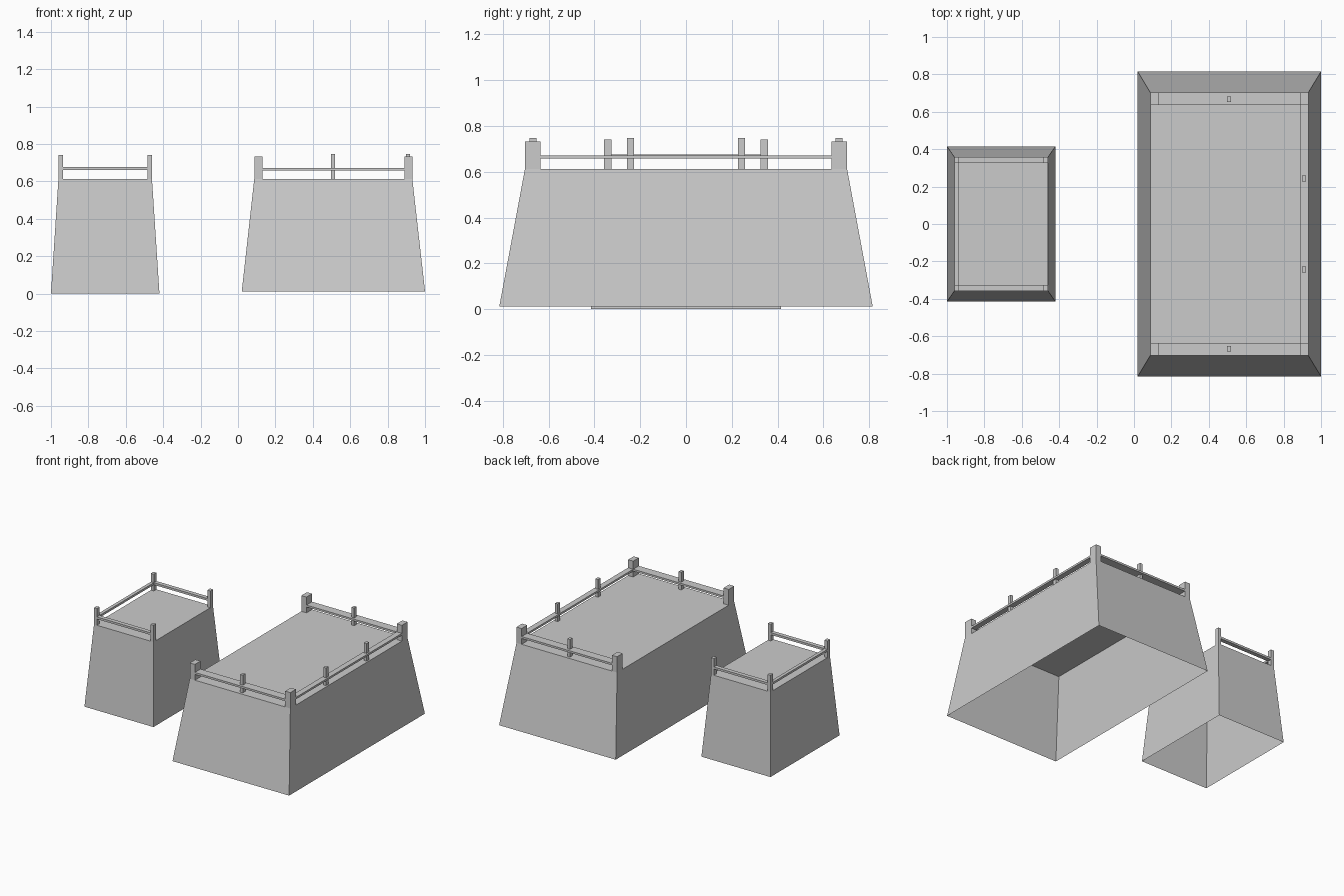
import bpy, bmesh

if "Cube" in bpy.data.objects:
    bpy.data.objects.remove(bpy.data.objects["Cube"])


def mesh_object(name, bm):
    me = bpy.data.meshes.new(name)
    bm.to_mesh(me)
    bm.free()
    ob = bpy.data.objects.new(name, me)
    bpy.context.collection.objects.link(ob)
    return ob


def box(name, x0, x1, y0, y1, z0, z1):
    bm = bmesh.new()
    bmesh.ops.create_cube(bm, size=1)
    for v in bm.verts:
        v.co = (x1 if v.co.x > 0 else x0, y1 if v.co.y > 0 else y0, z1 if v.co.z > 0 else z0)
    return mesh_object(name, bm)


def tapered_base(name, bottom_x, bottom_y, z0, top_x, top_y, z1):
    """Sloped walls with a flat deck, open underneath."""
    bm = bmesh.new()
    bmesh.ops.create_cube(bm, size=1)
    for v in bm.verts:
        up = v.co.z > 0
        xs, y = (top_x, top_y) if up else (bottom_x, bottom_y)
        v.co = (xs[v.co.x > 0], y if v.co.y > 0 else -y, z1 if up else z0)
    bm.normal_update()
    bmesh.ops.delete(bm, geom=[f for f in bm.faces if f.normal.z < -0.9], context='FACES_ONLY')
    return mesh_object(name, bm)


def tower(name, bottom_x, bottom_y, z0, top_x, top_y, deck, px, py, post_z, rail_z, open_side):
    tapered_base(name + "_base", bottom_x, bottom_y, z0, top_x, top_y, deck)
    x0, x1 = top_x
    # corner posts and the front and back rails
    for side, s in (("front", -1), ("back", 1)):
        ya, yb = sorted((s * top_y, s * (top_y - py)))
        box(f"{name}_{side}_left_post", x0, x0 + px, ya, yb, deck, post_z)
        box(f"{name}_{side}_right_post", x1 - px, x1, ya, yb, deck, post_z)
        box(f"{name}_{side}_rail", x0 + px, x1 - px, ya, yb, *rail_z)
    # closed end rail, the facing side stays open
    xa = x0 if open_side == "right" else x1 - px
    box(name + "_end_rail", xa, xa + px, -top_y + py, top_y - py, *rail_z)


tower("small_tower", (-1.0, -0.42), 0.415, 0.0, (-0.96, -0.46), 0.357, 0.613,
      0.025, 0.032, 0.74, (0.66, 0.676), "right")
tower("large_tower", (0.02, 1.0), 0.815, 0.012, (0.087, 0.932), 0.703, 0.613,
      0.043, 0.067, 0.733, (0.657, 0.672), "left")

# slim middle posts on the large tower
for name, x, y in (("front", 0.508, -0.668), ("back", 0.508, 0.668),
                   ("end_front", 0.909, -0.243), ("end_back", 0.909, 0.243)):
    box(name + "_middle_post", x - 0.011, x + 0.011, y - 0.015, y + 0.015, 0.613, 0.747)
